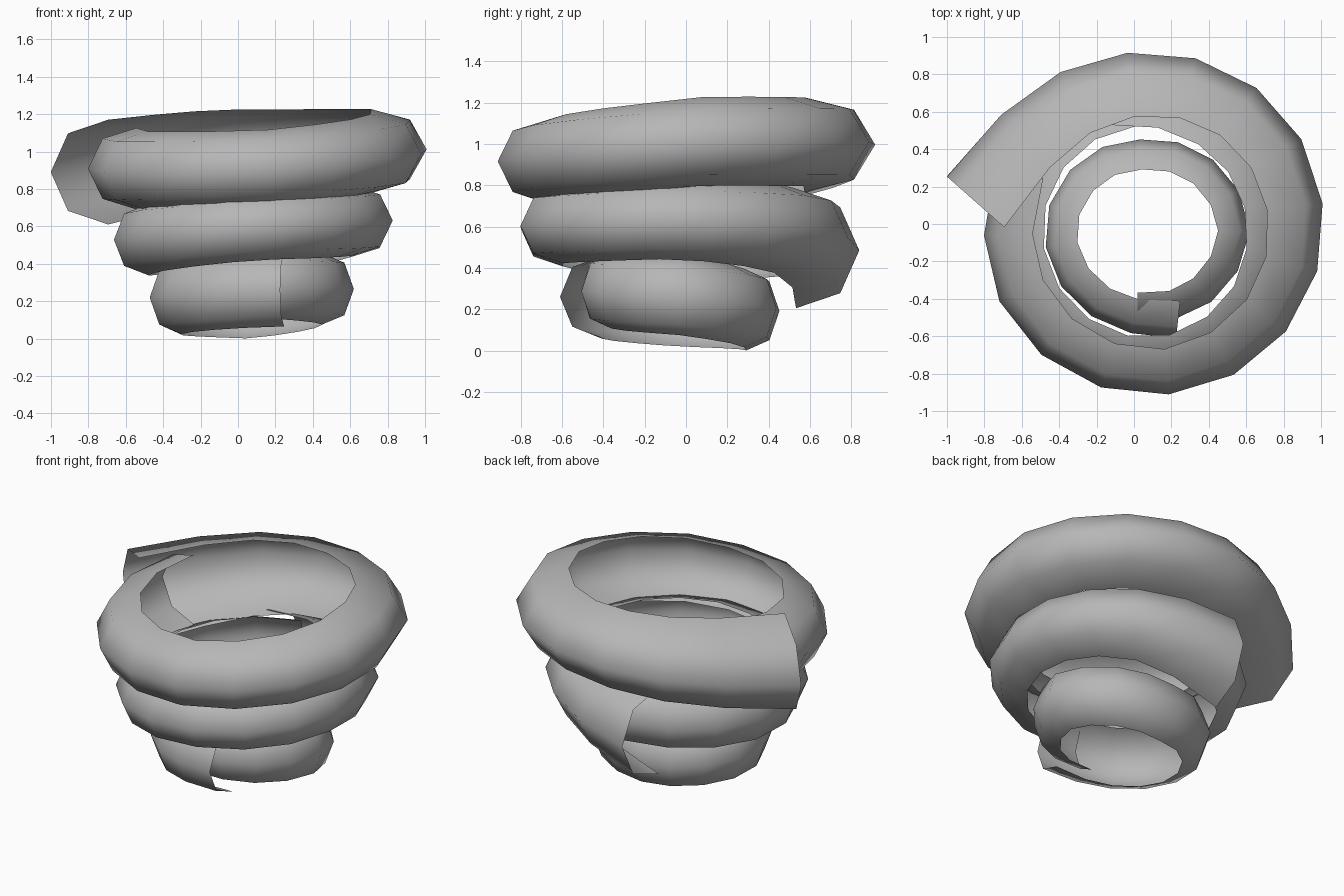
import bpy, bmesh, math
from mathutils import Vector

if "Cube" in bpy.data.objects:
    bpy.data.objects.remove(bpy.data.objects["Cube"])

# C-shaped band profile: (inward fraction of depth, fraction of height), top to bottom
PROFILE = [(1, .5), (.3, .37), (0, 0), (.3, -.37), (1, -.5)]
SEGMENTS = 16

# Mid grey shared by all coils
grey = bpy.data.materials.new("dark_grey")
grey.diffuse_color = (.47, .47, .47, 1)
grey.use_nodes = True
grey.node_tree.nodes["Principled BSDF"].inputs["Base Color"].default_value = grey.diffuse_color


def lerp_keys(keys, angle):
    """Interpolate radius, z, height and depth at an angle (keys run clockwise)."""
    for a, b in zip(keys, keys[1:]):
        if angle >= b[0] - 1e-6:
            t = (angle - a[0]) / (b[0] - a[0])
            return [p + (q - p) * t for p, q in zip(a[1:], b[1:])]
    return list(keys[-1][1:])


def coil(name, centre, keys):
    path = []
    first, last = keys[0][0], keys[-1][0]
    for i in range(SEGMENTS + 1):
        ang = first + (last - first) * i / SEGMENTS
        r, z, h, d = lerp_keys(keys, ang)
        a = math.radians(ang)
        path.append((Vector((centre[0] + r * math.cos(a),
                             centre[1] + r * math.sin(a), z)), h, d))
    bm = bmesh.new()
    rows = []
    for i, (p, h, d) in enumerate(path):
        t = path[min(i + 1, SEGMENTS)][0] - path[max(i - 1, 0)][0]
        outward = Vector((-t.y, t.x, 0)).normalized()
        rows.append([bm.verts.new(p - outward * d * u + Vector((0, 0, h * v)))
                     for u, v in PROFILE])
    for a, b in zip(rows, rows[1:]):
        for j in range(len(PROFILE) - 1):
            f = bm.faces.new((a[j], b[j], b[j + 1], a[j + 1]))
            f.smooth = True
    mesh = bpy.data.meshes.new(name)
    bm.to_mesh(mesh)
    bm.free()
    mesh.materials.append(grey)
    obj = bpy.data.objects.new(name, mesh)
    bpy.context.collection.objects.link(obj)
    return obj


# Keys: angle in degrees, outer radius, middle z, height, depth
coil("top_coil", (.1, 0), [
    (167, 1.13, .89, .56, .41), (141, .98, .94, .52, .38), (108, .93, .99, .47, .35),
    (78, .915, 1.01, .43, .33), (10, .915, 1.015, .43, .30), (-90, .915, .91, .40, .24),
    (-150, .92, .895, .42, .26), (-199, .89, .92, .45, .26)])

coil("middle_coil", (.085, -.03), [
    (104, .895, .485, .56, .31), (80, .82, .55, .48, .28), (54, .78, .60, .42, .26),
    (0, .75, .635, .38, .23), (-90, .79, .60, .36, .21), (-180, .755, .52, .38, .18),
    (-262, .73, .56, .38, .17)])

coil("bottom_coil", (.07, -.03), [
    (-75, .60, .26, .39, .20), (-105, .55, .25, .39, .18), (-180, .55, .215, .39, .17),
    (-270, .48, .19, .38, .16), (-360, .55, .265, .38, .17), (-440, .495, .29, .36, .15),
    (-456, .48, .29, .36, .14)])
